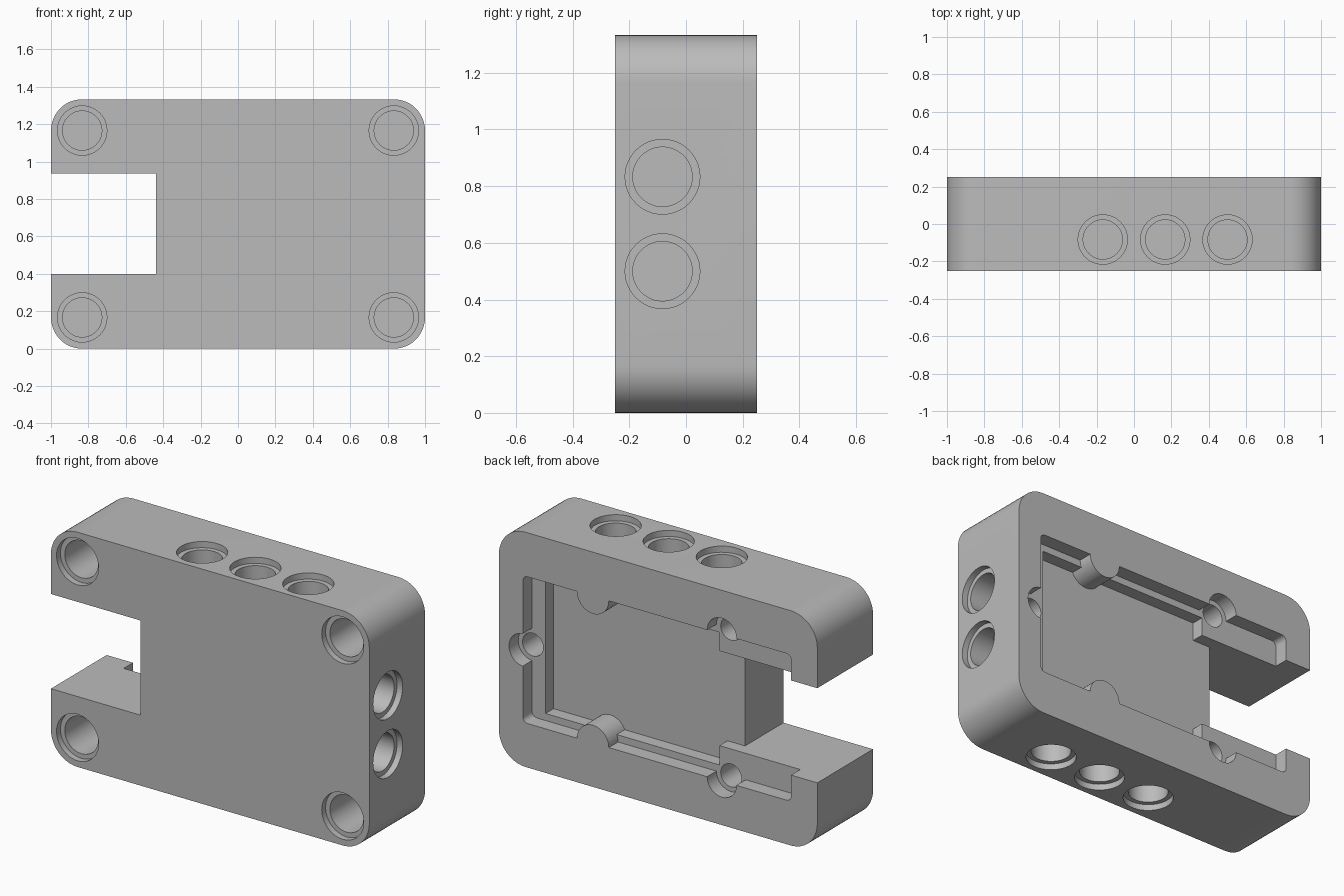
import bpy, bmesh, math
from mathutils import Matrix, Vector

if "Cube" in bpy.data.objects:
    bpy.data.objects.remove(bpy.data.objects["Cube"], do_unlink=True)

BACK, HEIGHT, MID = 0.25, 1.333, 0.6665
LEDGE_Y, FLOOR_Y, OUT = 0.167, 0.095, 0.4


def new_object(name, bm):
    bmesh.ops.recalc_face_normals(bm, faces=bm.faces[:])
    mesh = bpy.data.meshes.new(name)
    bm.to_mesh(mesh)
    bm.free()
    obj = bpy.data.objects.new(name, mesh)
    bpy.context.collection.objects.link(obj)
    return obj


def slab(name, x0, x1, z0, z1, y0, y1, radius=0, steps=12):
    """Rectangle with optional rounded corners, extruded along y."""
    points = []
    corners = [(x1, z1, -1, -1), (x0, z1, 1, -1), (x0, z0, 1, 1), (x1, z0, -1, 1)]
    for quarter, (cx, cz, sx, sz) in enumerate(corners):
        if not radius:
            points.append((cx, cz))
            continue
        for i in range(steps + 1):
            a = math.pi / 2 * (quarter + i / steps)
            points.append((cx + radius * (sx + math.cos(a)), cz + radius * (sz + math.sin(a))))
    bm = bmesh.new()
    face = bm.faces.new([bm.verts.new((x, y0, z)) for x, z in points])
    result = bmesh.ops.extrude_face_region(bm, geom=[face])
    verts = [v for v in result["geom"] if isinstance(v, bmesh.types.BMVert)]
    bmesh.ops.translate(bm, verts=verts, vec=(0, y1 - y0, 0))
    return new_object(name, bm)


def cylinder(name, start, end, radius):
    start, end = Vector(start), Vector(end)
    axis = end - start
    matrix = Matrix.Translation((start + end) / 2) @ axis.to_track_quat("Z", "Y").to_matrix().to_4x4()
    bm = bmesh.new()
    bmesh.ops.create_cone(bm, cap_ends=True, segments=48, radius1=radius,
                          radius2=radius, depth=axis.length, matrix=matrix)
    return new_object(name, bm)


def cut(target, cutter, keep=False):
    mod = target.modifiers.new("cut", "BOOLEAN")
    mod.operation, mod.solver, mod.object = "DIFFERENCE", "EXACT", cutter
    bpy.context.view_layer.objects.active = target
    bpy.ops.object.modifier_apply(modifier=mod.name)
    if not keep:
        bpy.data.objects.remove(cutter, do_unlink=True)


def pin_hole(target, mouth, inward):
    """Blind hole with a shallow wider collar at its mouth."""
    mouth, inward = Vector(mouth), Vector(inward)
    outside = mouth - inward * 0.1
    cut(target, cylinder("hole_cutter", outside, mouth + inward * 0.333, 0.105))
    cut(target, cylinder("collar_cutter", outside, mouth + inward * 0.035, 0.132))


# Housing block with rounded corners
housing = slab("housing", -1, 1, 0, HEIGHT, -BACK, BACK, radius=0.167)

# Back pocket in two levels, leaving round bosses on its long edges
ledge = slab("ledge_cutter", -0.835, 0.85, 0.25, 1.083, LEDGE_Y, OUT, radius=0.03, steps=5)
floor = slab("floor_cutter", -0.327, 0.765, 0.29, 1.043, FLOOR_Y, OUT)
for z in (0.25, 1.083):
    boss = cylinder("boss_shape", (0.41, 0, z), (0.41, 0.6, z), 0.1)
    cut(ledge, boss, keep=True)
    cut(floor, boss)
cut(housing, ledge)
cut(housing, floor)

# Open slot through the side, with a short lead-in to the pocket
cut(housing, slab("slot_cutter", -1.2, -0.4375, 0.4, 0.9375, -0.5, 0.5))
cut(housing, slab("lead_in_cutter", -0.6, -0.3, 0.4, 0.9375, FLOOR_Y, OUT))

# Screw holes on the pocket rim
for x, z in ((-0.4, 0.25), (-0.4, 1.083), (0.845, 0.66)):
    cut(housing, cylinder("screw_head_cutter", (x, LEDGE_Y, z), (x, OUT, z), 0.092))
    cut(housing, cylinder("screw_cutter", (x, -0.13, z), (x, OUT, z), 0.065))

# Pin holes: front corners, top and bottom rows, side pair
for x in (-0.833, 0.833):
    for z in (0.167, HEIGHT - 0.167):
        pin_hole(housing, (x, -BACK, z), (0, 1, 0))
for x in (-0.167, 0.167, 0.5):
    pin_hole(housing, (x, -0.083, HEIGHT), (0, 0, -1))
    pin_hole(housing, (x, -0.083, 0), (0, 0, 1))
for z in (0.5, 0.833):
    pin_hole(housing, (1, -0.083, z), (-1, 0, 0))

# Single grey material
grey = bpy.data.materials.new("plain_grey")
grey.use_nodes = True
colour = (0.5, 0.5, 0.5, 1)
grey.diffuse_color = colour
grey.node_tree.nodes["Principled BSDF"].inputs["Base Color"].default_value = colour
housing.data.materials.clear()
housing.data.materials.append(grey)

bpy.ops.object.select_all(action="DESELECT")
housing.select_set(True)
bpy.context.view_layer.objects.active = housing
bpy.ops.object.shade_smooth_by_angle(angle=math.radians(30))
